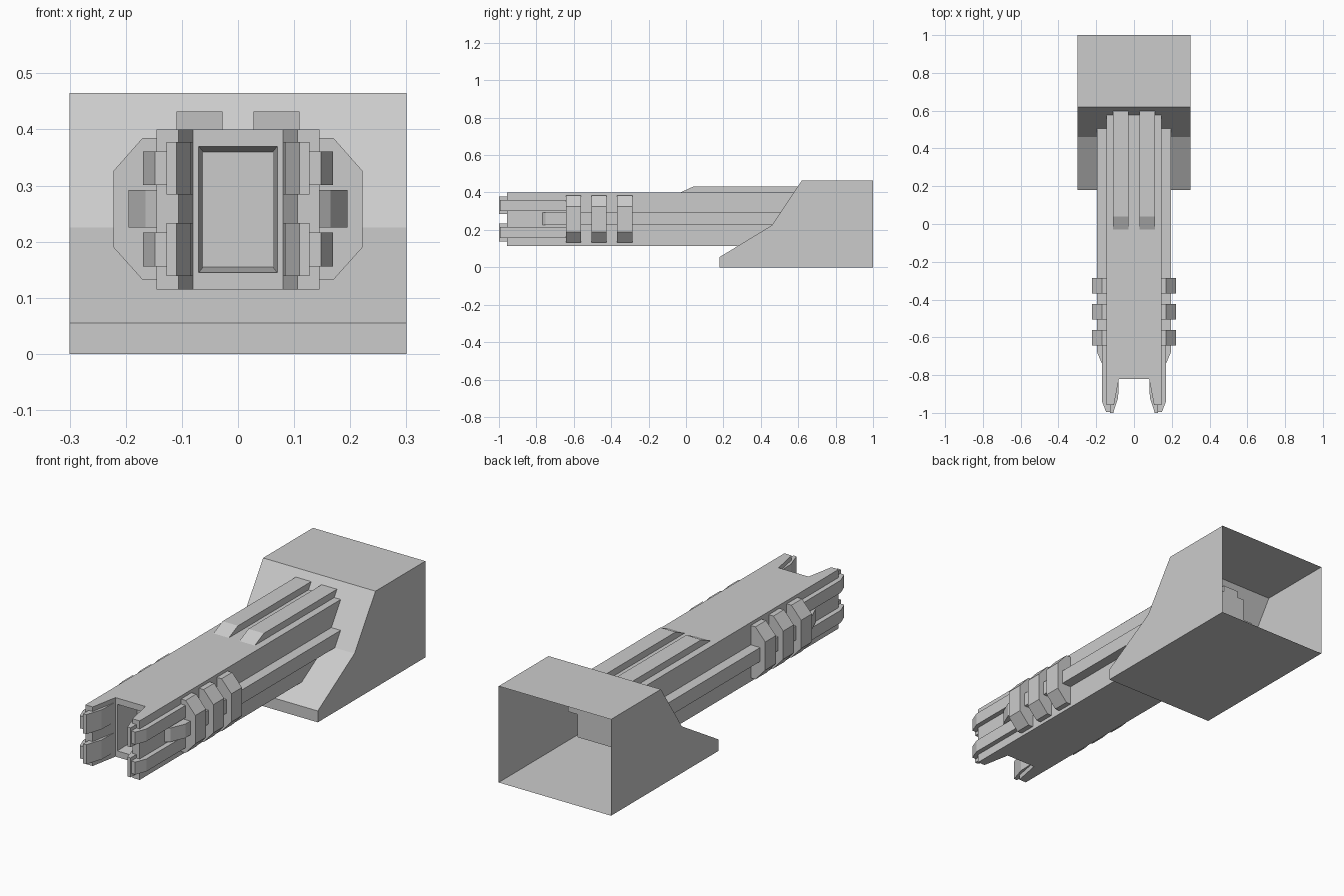
import bpy, bmesh
from mathutils import Vector

if "Cube" in bpy.data.objects:
    bpy.data.objects.remove(bpy.data.objects["Cube"])

AXES = {
    'X': lambda p, d: Vector((d, p[0], p[1])),   # profile in (y, z)
    'Y': lambda p, d: Vector((p[0], d, p[1])),   # profile in (x, z)
    'Z': lambda p, d: Vector((p[0], p[1], d)),   # profile in (x, y)
}


def prism(name, pts, axis, lo, hi, mirror=False, edit=None):
    """Extrude a closed profile along an axis, optionally mirrored in x."""
    bm = bmesh.new()
    place = AXES[axis]
    base = bm.faces.new([bm.verts.new(place(p, lo)) for p in pts])
    ext = bmesh.ops.extrude_face_region(bm, geom=[base])
    verts = [g for g in ext['geom'] if isinstance(g, bmesh.types.BMVert)]
    bmesh.ops.translate(bm, verts=verts, vec=place((0, 0), hi - lo))
    bmesh.ops.recalc_face_normals(bm, faces=bm.faces[:])
    if edit:
        edit(bm)
    me = bpy.data.meshes.new(name)
    bm.to_mesh(me)
    bm.free()
    ob = bpy.data.objects.new(name, me)
    bpy.context.collection.objects.link(ob)
    if mirror:
        ob.modifiers.new("mirror", 'MIRROR').use_axis[0] = True
    return ob


def open_back(bm):
    back = [f for f in bm.faces if all(v.co.y > 0.99 for v in f.verts)]
    bmesh.ops.delete(bm, geom=back, context='FACES_ONLY')


def sink_muzzle(bm):
    face = [f for f in bm.faces if all(abs(v.co.y + 0.82) < 0.001 for v in f.verts)]
    bmesh.ops.inset_region(bm, faces=face, thickness=0.012)
    for v in face[0].verts:
        v.co.x = 0.07 if v.co.x > 0 else -0.07
        v.co.z = 0.37 if v.co.z > 0.25 else 0.145
    bmesh.ops.inset_region(bm, faces=face, thickness=0.004)
    for v in face[0].verts:
        v.co = (0.062 if v.co.x > 0 else -0.062, -0.68,
                0.36 if v.co.z > 0.25 else 0.155)


# Rear housing: wedge-nosed shell, open at the back
prism("rear_housing", [(1, 0), (1, 0.465), (0.62, 0.465), (0.46, 0.225),
                       (0.18, 0.055), (0.18, 0)], 'X', -0.3, 0.3, edit=open_back)

# Main barrel: forked front with a recessed muzzle
right = [(0.08, -0.82), (0.106, -0.957), (0.145, -0.957), (0.145, 0.62)]
left = [(-x, y) for x, y in reversed(right)]
prism("main_barrel", right + left, 'Z', 0.115, 0.4, edit=sink_muzzle)

# Top rails with sloped fronts
prism("top_rail", [(-0.03, 0.39), (-0.03, 0.4), (0.04, 0.432), (0.62, 0.432),
                   (0.62, 0.39)], 'X', 0.028, 0.11, mirror=True)

# Middle side rod
prism("side_rod", [(0.14, -0.77), (0.165, -0.75), (0.195, -0.68), (0.195, 0.62),
                   (0.14, 0.62)], 'Z', 0.225, 0.292, mirror=True)

# Prong tips and outer rods, upper and lower pairs
for label, z in (("upper", 0.331), ("lower", 0.186)):
    prism(label + "_prong", [(0.081, -0.83), (0.084, -0.92), (0.11, -1), (0.127, -1),
                             (0.127, -0.83)], 'Z', z - 0.047, z + 0.047, mirror=True)
    prism(label + "_outer_rod", [(0.12, -0.6), (0.12, -0.995), (0.148, -0.995),
                                 (0.169, -0.94), (0.169, -0.6)],
          'Z', z - 0.03, z + 0.03, mirror=True)

# Three clamp ribs on each side
rib = [(0.14, 0.132), (0.17, 0.132), (0.222, 0.19), (0.222, 0.326),
       (0.17, 0.385), (0.14, 0.385)]
for i, y in enumerate((-0.642, -0.505, -0.368)):
    prism("clamp_rib_%d" % (i + 1), rib, 'Y', y, y + 0.081, mirror=True)
